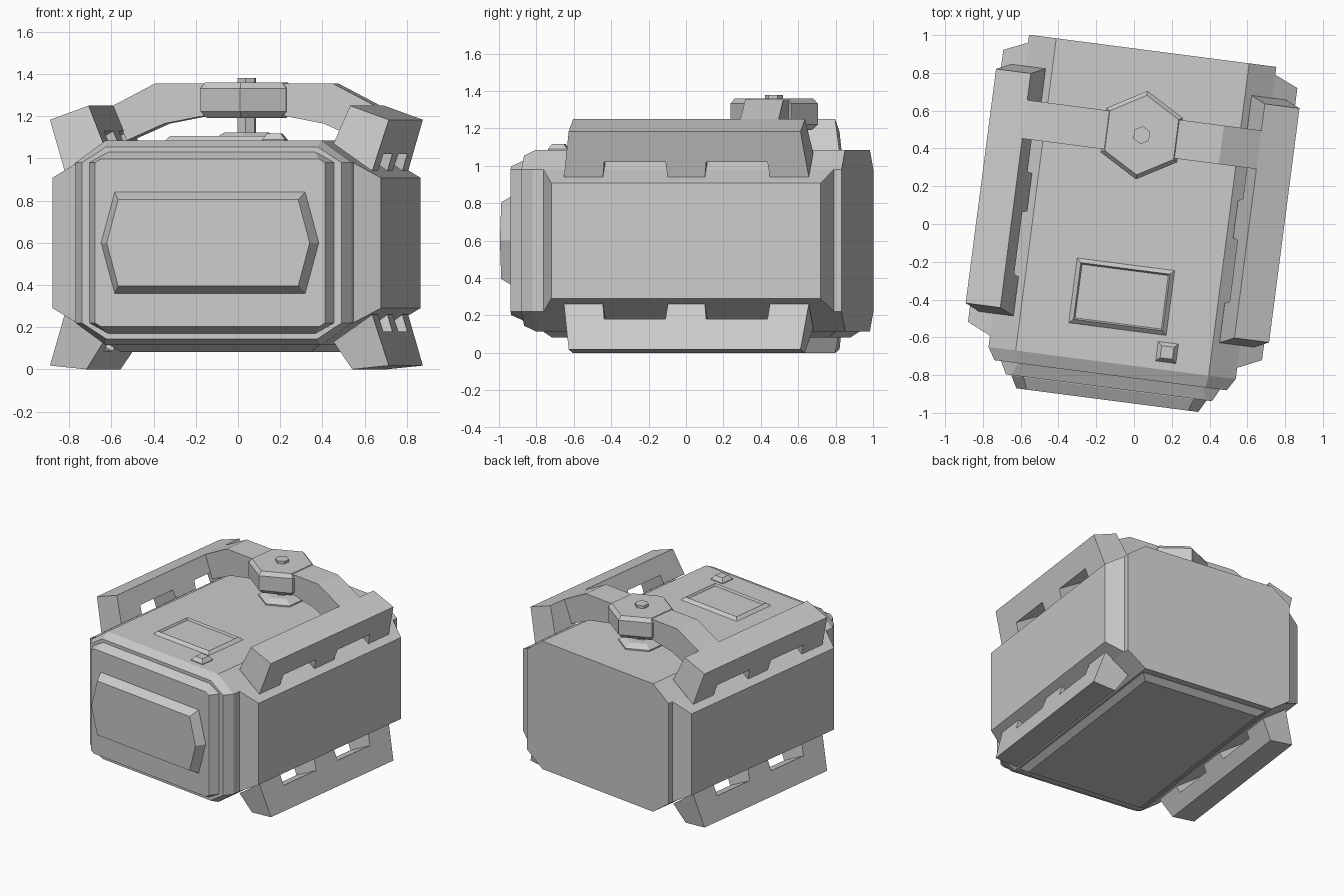
import bpy, bmesh, math
from mathutils import Matrix

if "Cube" in bpy.data.objects:
    bpy.data.objects.remove(bpy.data.objects["Cube"])

# The whole model is turned a little about z
PLACE = Matrix.Rotation(math.radians(-7.4), 4, 'Z') @ Matrix.Translation((-0.02, 0, 0))
MID = 0.6  # mid height of the body


def loft(name, rings, mirror=False):
    """Join rings of equal point count with quads and cap both ends."""
    bm = bmesh.new()
    loops = [[bm.verts.new(p) for p in ring] for ring in rings]
    n = len(loops[0])
    for a, b in zip(loops, loops[1:]):
        for i in range(n):
            j = (i + 1) % n
            bm.faces.new((a[i], a[j], b[j], b[i]))
    bm.faces.new(loops[0])
    bm.faces.new(loops[-1])
    bmesh.ops.recalc_face_normals(bm, faces=bm.faces)
    mesh = bpy.data.meshes.new(name)
    bm.to_mesh(mesh)
    bm.free()
    ob = bpy.data.objects.new(name, mesh)
    bpy.context.collection.objects.link(ob)
    ob.matrix_world = PLACE
    if mirror:
        ob.modifiers.new("mirror", 'MIRROR').use_axis[0] = True
    return ob


def octagon(y, w, h, cw, ch):
    """Chamfered rectangle facing y: half sizes w, h and flat half lengths cw, ch."""
    pts = [(w, -ch), (w, ch), (cw, h), (-cw, h), (-w, ch), (-w, -ch), (-cw, -h), (cw, -h)]
    return [(x, y, MID + z) for x, z in pts]


def rect_z(z, x0, x1, y0, y1):
    return [(x0, y0, z), (x1, y0, z), (x1, y1, z), (x0, y1, z)]


def hexagon_z(z, r, cx=0.0, cy=0.472):
    return [(cx + r * math.sin(k * math.pi / 3), cy + r * math.cos(k * math.pi / 3), z)
            for k in range(6)]


# Main body with a bevelled front rim
loft("body", [octagon(0.922, 0.66, 0.485, 0.515, 0.38),
              octagon(-0.745, 0.66, 0.485, 0.515, 0.38),
              octagon(-0.81, 0.62, 0.455, 0.505, 0.38)])

# Stepped front plate
loft("front_plate", [octagon(-0.80, 0.59, 0.435, 0.50, 0.38),
                     octagon(-0.81, 0.585, 0.43, 0.495, 0.38),
                     octagon(-0.877, 0.55, 0.398, 0.52, 0.38)])


# Six-sided raised panel on the front
def front_hex(y, tip, w, h):
    pts = [(tip, 0), (w, h), (-w, h), (-tip, 0), (-w, -h), (w, -h)]
    return [(x, y, MID + z) for x, z in pts]


loft("front_badge", [front_hex(-0.87, 0.52, 0.455, 0.24),
                     front_hex(-0.88, 0.52, 0.455, 0.24),
                     front_hex(-0.943, 0.485, 0.43, 0.205)])


# Side panels
def rect_x(x, y0, y1, z0, z1):
    return [(x, y0, z0), (x, y1, z0), (x, y1, z1), (x, y0, z1)]


loft("side_panel", [rect_x(0.65, -0.685, 0.88, 0.22, 0.98),
                    rect_x(0.66, -0.685, 0.88, 0.22, 0.98),
                    rect_x(0.785, -0.627, 0.825, 0.29, 0.908)], mirror=True)


# Slanted corner rails with two notches against the body
NOTCH = 0.33
RAIL = [(-0.66, 0), (-0.45, 0), (-0.44, NOTCH), (-0.11, NOTCH), (-0.10, 0), (0.10, 0),
        (0.11, NOTCH), (0.44, NOTCH), (0.45, 0), (0.66, 0), (0.625, 1), (-0.625, 1)]


def rail_side(foot, tip):
    return [(foot[0] + (tip[0] - foot[0]) * t, 0.095 + v, foot[1] + (tip[1] - foot[1]) * t)
            for v, t in RAIL]


loft("upper_rail", [rail_side((0.735, 0.94), (0.81, 1.183)),
                    rail_side((0.55, 1.07), (0.625, 1.25))], mirror=True)
loft("lower_rail", [rail_side((0.735, 0.26), (0.81, 0.018)),
                    rail_side((0.55, 0.13), (0.635, 0.0))], mirror=True)

# Handle arms from the rails to the hub
ARM = [(0.15, 1.2), (0.20, 1.2), (0.38, 1.165), (0.56, 1.085),
       (0.635, 1.245), (0.425, 1.355), (0.15, 1.355)]
loft("handle_arm", [[(x, y, z) for x, z in ARM] for y in (0.372, 0.578)], mirror=True)

# Handle hub, cap, stem and base
loft("handle_hub", [hexagon_z(z, r) for z, r in
                    [(1.192, 0.205), (1.222, 0.236), (1.332, 0.236), (1.36, 0.212)]])
loft("hub_cap", [hexagon_z(z, 0.048) for z in (1.34, 1.38)])
loft("hub_stem", [hexagon_z(z, 0.048) for z in (1.08, 1.2)])
loft("stem_base", [hexagon_z(z, r) for z, r in [(1.08, 0.165), (1.095, 0.165), (1.122, 0.115)]])


# Recessed panel and button on the top
def box_ring(z, cx, cy, hx, hy):
    return rect_z(z, cx - hx, cx + hx, cy - hy, cy + hy)


loft("top_screen", [box_ring(1.08, 0.005, -0.39, 0.26, 0.173),
                    box_ring(1.085, 0.005, -0.39, 0.26, 0.173),
                    box_ring(1.107, 0.005, -0.39, 0.238, 0.151),
                    box_ring(1.09, 0.005, -0.39, 0.23, 0.143)])
loft("top_button", [box_ring(1.08, 0.281, -0.652, 0.054, 0.052),
                    box_ring(1.09, 0.281, -0.652, 0.054, 0.052),
                    box_ring(1.117, 0.281, -0.652, 0.033, 0.032)])

# Shallow panel under the body
loft("bottom_panel", [rect_z(0.12, -0.50, 0.50, -0.71, 0.87),
                      rect_z(0.115, -0.50, 0.50, -0.71, 0.87),
                      rect_z(0.082, -0.455, 0.455, -0.665, 0.825)])
